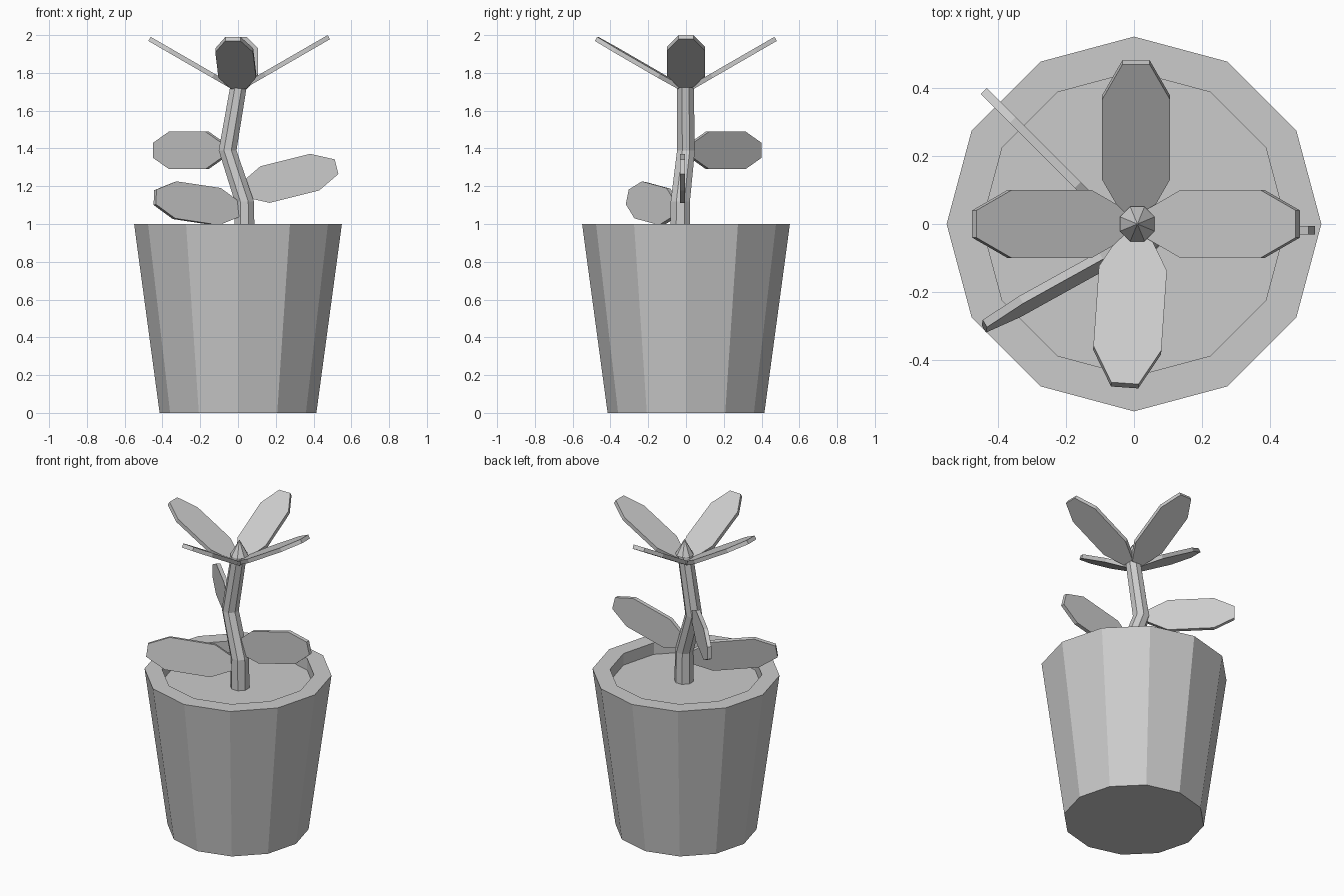
import bpy
import bmesh
from math import radians, cos, sin, pi
from mathutils import Matrix, Vector

if "Cube" in bpy.data.objects:
    bpy.data.objects.remove(bpy.data.objects["Cube"])


def add_object(name, bm):
    bmesh.ops.recalc_face_normals(bm, faces=bm.faces[:])
    mesh = bpy.data.meshes.new(name)
    bm.to_mesh(mesh)
    bm.free()
    obj = bpy.data.objects.new(name, mesh)
    bpy.context.collection.objects.link(obj)
    return obj


def stack_rings(name, rings, sides, start=0.0):
    """Skin horizontal rings given as (x, y, z, radius), capping both ends."""
    bm = bmesh.new()
    loops = []
    for x, y, z, r in rings:
        loops.append([bm.verts.new((x + r * cos(start + 2 * pi * i / sides),
                                    y + r * sin(start + 2 * pi * i / sides), z))
                      for i in range(sides)])
    for a, b in zip(loops, loops[1:]):
        for i in range(sides):
            j = (i + 1) % sides
            bm.faces.new((a[i], a[j], b[j], b[i]))
    bm.faces.new(loops[0][::-1])
    bm.faces.new(loops[-1])
    return add_object(name, bm)


def add_leaf(name, root, azimuth, pitch, roll):
    """Elongated octagonal slab growing from root along azimuth and pitch."""
    half = [(0, 0.04), (0.12, 0.1), (0.39, 0.1), (0.51, 0.04)]
    outline = half + [(x, -y) for x, y in reversed(half)]
    t = 0.025
    bm = bmesh.new()
    face = bm.faces.new([bm.verts.new((x, y, -t / 2)) for x, y in outline])
    top = bmesh.ops.extrude_face_region(bm, geom=[face])
    bmesh.ops.translate(bm, vec=(0, 0, t),
                        verts=[v for v in top['geom'] if isinstance(v, bmesh.types.BMVert)])
    obj = add_object(name, bm)
    obj.matrix_world = (Matrix.Translation(Vector(root))
                        @ Matrix.Rotation(radians(azimuth), 4, 'Z')
                        @ Matrix.Rotation(radians(-pitch), 4, 'Y')
                        @ Matrix.Rotation(radians(roll), 4, 'X'))
    return obj


# Pot with a rim; the last ring closes as the soil surface
SOIL_Z = 0.925
stack_rings("pot", [(0, 0, 0, 0.415), (0, 0, 1, 0.55), (0, 0, 1, 0.447),
                    (0, 0, SOIL_Z, 0.447)], 12)

# Crooked stem
stack_rings("stem", [(0.035, -0.03, SOIL_Z - 0.01, 0.058), (0.033, -0.03, 1.12, 0.055),
                     (-0.055, 0, 1.39, 0.051), (0.008, -0.003, 1.76, 0.047)], 8, pi / 8)

# Bud on top of the stem
stack_rings("bud", [(0.01, 0, 1.76, 0.055), (0.01, 0, 1.855, 0.002)], 8, pi / 8)

# Crown of four raised leaves
for i, azimuth in enumerate((0, 90, 180, 266)):
    a = radians(azimuth)
    z = 1.734 if i == 0 else 1.725
    add_leaf(f"crown_leaf_{i + 1}",
             (0.006 + 0.033 * cos(a), 0.033 * sin(a), z), azimuth, 30, 0)

# Lower leaves standing on edge
add_leaf("upper_side_leaf", (-0.08, 0.03, 1.39), 135, 0, 90)
add_leaf("right_side_leaf", (0.027, -0.018, 1.18), 0, 14, 90)
add_leaf("left_side_leaf", (0.003, -0.055, 1.075), 209, 7.5, 99)
